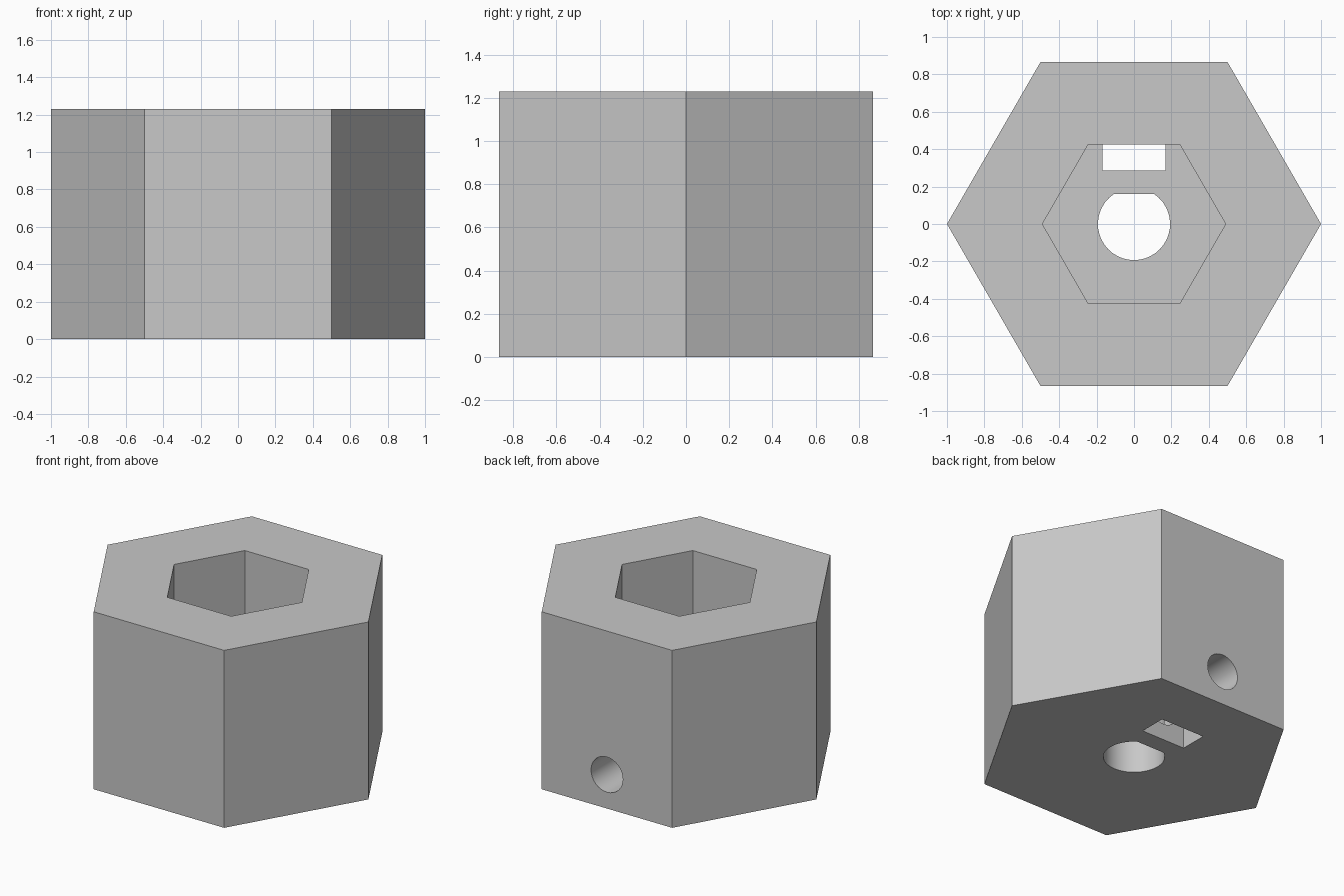
import bpy, bmesh, math
from mathutils import Matrix

default = bpy.data.objects.get("Cube")
if default:
    bpy.data.objects.remove(default, do_unlink=True)

HEIGHT = 1.23
FLOOR = 0.47        # socket floor height
SCREW_Z = 0.235

grey = bpy.data.materials.new("light_grey")
grey.use_nodes = True
grey.diffuse_color = (0.58, 0.58, 0.58, 1)
grey.node_tree.nodes["Principled BSDF"].inputs["Base Color"].default_value = grey.diffuse_color


def ring(radius, sides):
    """Regular polygon with a corner on +x."""
    return [(radius * math.cos(math.tau * i / sides),
             radius * math.sin(math.tau * i / sides)) for i in range(sides)]


def prism(name, profile, z0, z1, matrix=Matrix()):
    """Extrude a flat outline from z0 to z1."""
    bm = bmesh.new()
    base = bm.faces.new([bm.verts.new((x, y, z0)) for x, y in profile])
    top = bmesh.ops.extrude_face_region(bm, geom=[base])["geom"]
    bmesh.ops.translate(bm, vec=(0, 0, z1 - z0),
                        verts=[v for v in top if isinstance(v, bmesh.types.BMVert)])
    bmesh.ops.recalc_face_normals(bm, faces=bm.faces)
    bm.transform(matrix)
    mesh = bpy.data.meshes.new(name)
    bm.to_mesh(mesh)
    bm.free()
    mesh.materials.append(grey)
    obj = bpy.data.objects.new(name, mesh)
    bpy.context.collection.objects.link(obj)
    return obj


# Hexagonal body
body = prism("hex_coupler_body", ring(1, 6), 0, HEIGHT)

# Shaft bore with one flat side
flat, r = 0.16, 0.193
start = math.pi - math.asin(flat / r)
sweep = math.tau - (math.pi - 2 * math.asin(flat / r))
d_shape = [(r * math.cos(start + sweep * i / 32), r * math.sin(start + sweep * i / 32))
           for i in range(33)]

# Nut slot outline
slot = [(-0.168, 0.285), (0.168, 0.285), (0.168, 0.475), (-0.168, 0.475)]

# Screw hole runs from the back face into the bore
to_back = Matrix.Translation((0, 0, SCREW_Z)) @ Matrix.Rotation(-math.pi / 2, 4, 'X')

cutters = [
    prism("socket_cutter", ring(0.49, 6), FLOOR, HEIGHT + 0.2),
    prism("bore_cutter", d_shape, -0.2, FLOOR + 0.2),
    prism("nut_slot_cutter", slot, -0.2, FLOOR + 0.004),
    prism("screw_hole_cutter", ring(0.122, 32), 0, 1.1, to_back),
]

bpy.ops.object.select_all(action='DESELECT')
body.select_set(True)
bpy.context.view_layer.objects.active = body
for cutter in cutters:
    cutter.hide_render = True
    mod = body.modifiers.new(cutter.name, 'BOOLEAN')
    mod.operation = 'DIFFERENCE'
    mod.solver = 'EXACT'
    mod.object = cutter
    bpy.ops.object.modifier_apply(modifier=mod.name)
    bpy.data.objects.remove(cutter, do_unlink=True)

bpy.ops.object.shade_smooth_by_angle(angle=math.radians(25))
